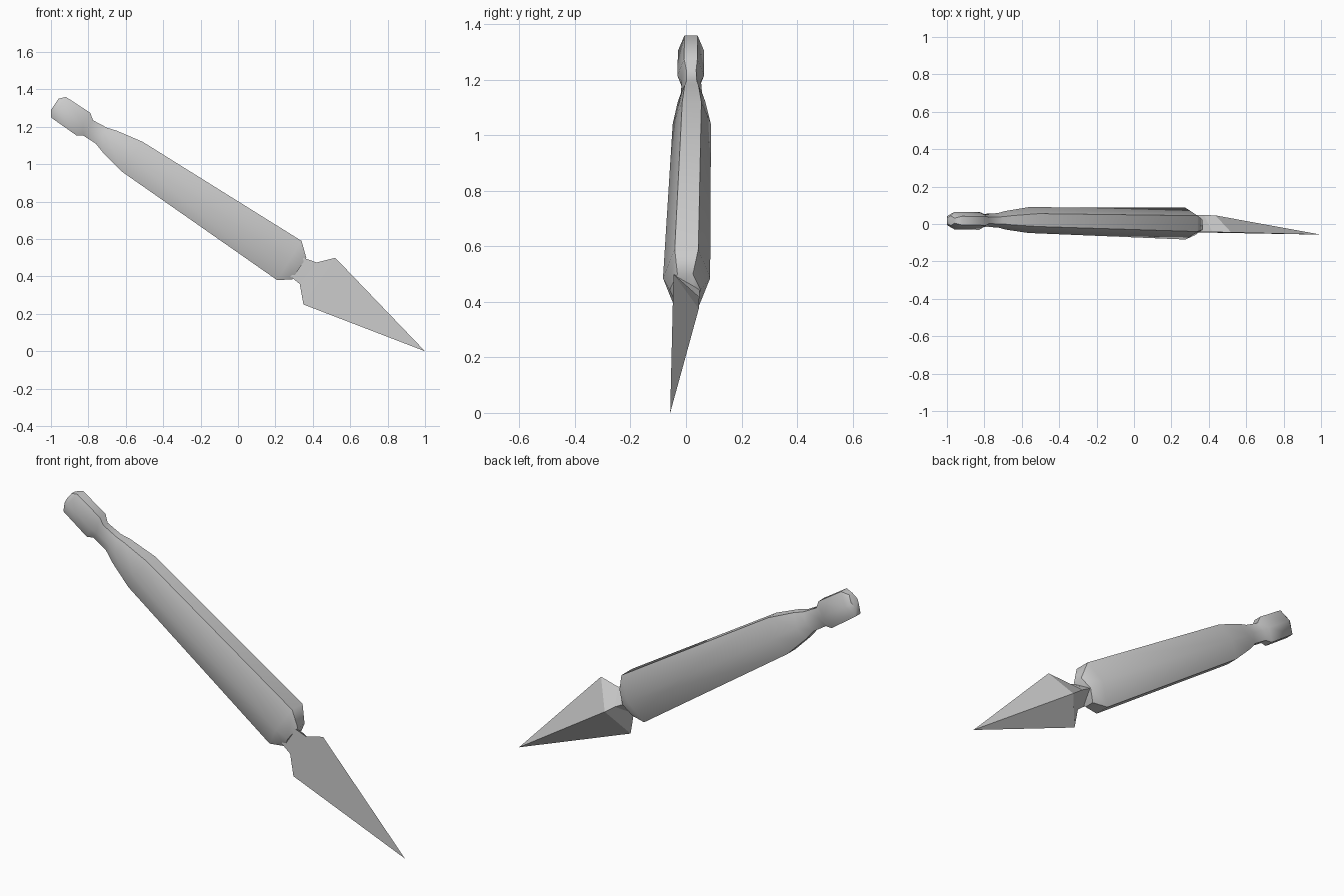
import bpy, bmesh
from math import cos, sin, radians

if "Cube" in bpy.data.objects:
    bpy.data.objects.remove(bpy.data.objects["Cube"])


def loft(name, rings, tip=None):
    """Skin a list of equal-length vertex rings, closing both ends."""
    bm = bmesh.new()
    loops = [[bm.verts.new(p) for p in ring] for ring in rings]
    n = len(loops[0])
    for a, b in zip(loops, loops[1:]):
        for i in range(n):
            j = (i + 1) % n
            bm.faces.new((a[i], a[j], b[j], b[i]))
    bm.faces.new(loops[0])
    if tip:
        t = bm.verts.new(tip)
        for i in range(n):
            bm.faces.new((loops[-1][i], loops[-1][(i + 1) % n], t))
    else:
        bm.faces.new(loops[-1])
    bmesh.ops.recalc_face_normals(bm, faces=bm.faces[:])
    mesh = bpy.data.meshes.new(name)
    bm.to_mesh(mesh)
    bm.free()
    obj = bpy.data.objects.new(name, mesh)
    bpy.context.collection.objects.link(obj)
    return obj


def hexagon(upper, lower, y, ry):
    """Flattened six-sided section between two outline points (x, z)."""
    cx, cz = (upper[0] + lower[0]) / 2, (upper[1] + lower[1]) / 2
    hx, hz = (upper[0] - lower[0]) / 2, (upper[1] - lower[1]) / 2
    ring = []
    for k in range(6):
        a = radians(60 * k)
        s = sin(a) / sin(radians(60))
        ring.append((cx + hx * s, y + ry * cos(a), cz + hz * s))
    return ring


def triangle(upper, lower, front, ridge):
    """Blade section: flat front, ridge in the middle of the back."""
    return [(upper[0], front, upper[1]), (lower[0], front, lower[1]),
            ((upper[0] + lower[0]) / 2, ridge, (upper[1] + lower[1]) / 2)]


# Handle: pommel, neck and swelling grip
handle = loft("handle", [
    hexagon((-0.96, 1.35), (-1.00, 1.29), 0.018, 0.027),
    hexagon((-0.92, 1.36), (-1.00, 1.25), 0.018, 0.047),
    hexagon((-0.79, 1.275), (-0.865, 1.155), 0.017, 0.048),
    hexagon((-0.775, 1.235), (-0.83, 1.155), 0.019, 0.035),
    hexagon((-0.70, 1.195), (-0.76, 1.11), 0.02, 0.038),
    hexagon((-0.65, 1.18), (-0.72, 1.06), 0.02, 0.05),
    hexagon((-0.51, 1.12), (-0.62, 0.96), 0.021, 0.069),
    hexagon((0.34, 0.59), (0.21, 0.38), 0.002, 0.085),
    hexagon((0.365, 0.50), (0.29, 0.385), -0.003, 0.056),
])

# Blade: short neck, wide shoulders and a long point
blade = loft("blade", [
    triangle((0.35, 0.50), (0.28, 0.40), -0.042, 0.048),
    triangle((0.42, 0.475), (0.33, 0.36), -0.043, 0.048),
    triangle((0.52, 0.50), (0.35, 0.25), -0.045, 0.046),
], tip=(1.0, -0.057, 0.0))

# Smooth handle, faceted blade
bpy.ops.object.select_all(action='DESELECT')
handle.select_set(True)
bpy.context.view_layer.objects.active = handle
bpy.ops.object.shade_smooth_by_angle(angle=radians(50))
